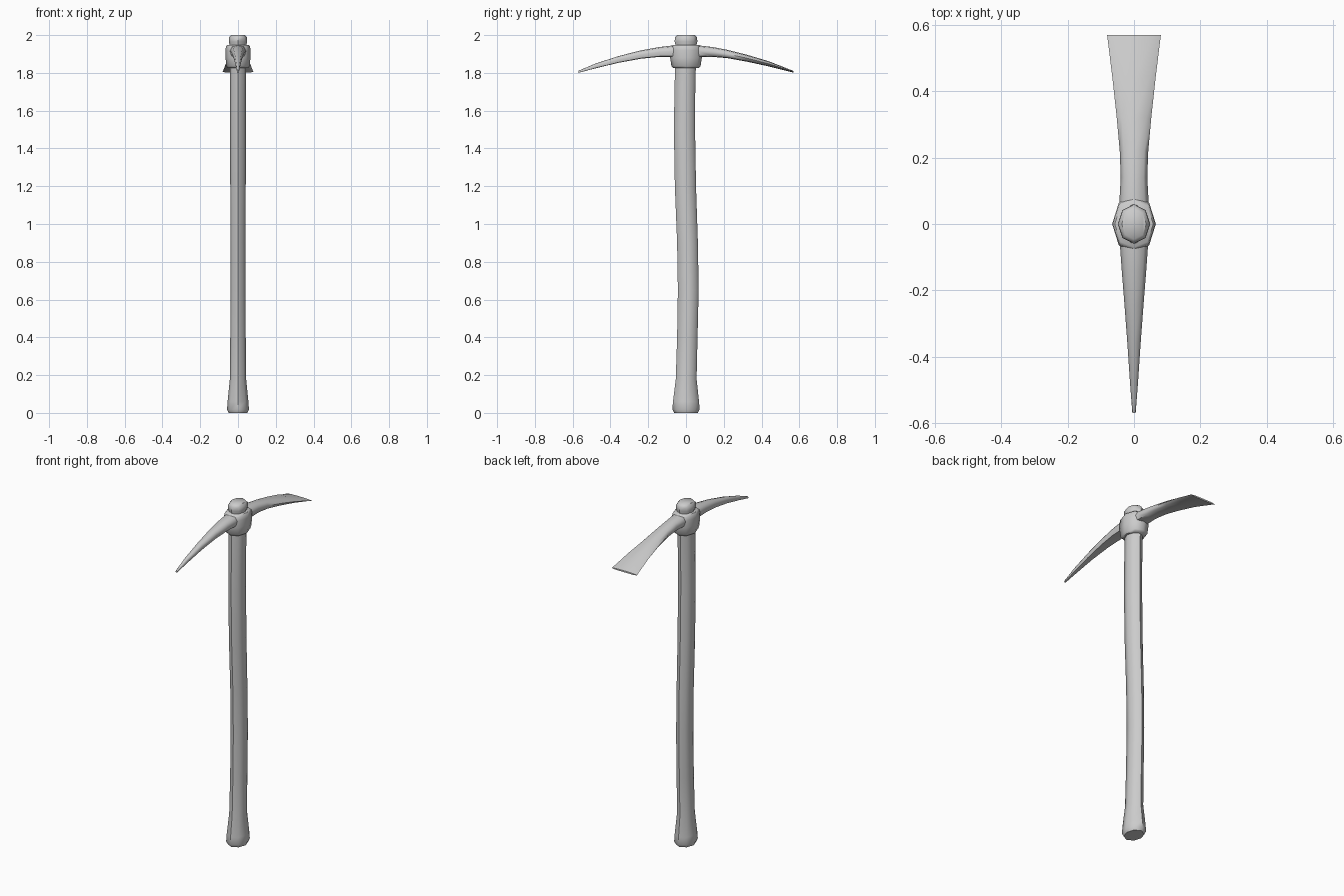
import bpy, bmesh, math


def loft(name, rings, angle=50):
    """Skin a list of equal-length point rings and cap both ends."""
    bm = bmesh.new()
    loops = [[bm.verts.new(p) for p in ring] for ring in rings]
    n = len(loops[0])
    for a, b in zip(loops, loops[1:]):
        for i in range(n):
            j = (i + 1) % n
            bm.faces.new((a[i], a[j], b[j], b[i]))
    bm.faces.new(loops[0][::-1])
    bm.faces.new(loops[-1])
    bmesh.ops.recalc_face_normals(bm, faces=bm.faces[:])
    mesh = bpy.data.meshes.new(name)
    bm.to_mesh(mesh)
    bm.free()
    obj = bpy.data.objects.new(name, mesh)
    bpy.context.collection.objects.link(obj)
    bpy.ops.object.select_all(action='DESELECT')
    obj.select_set(True)
    bpy.context.view_layer.objects.active = obj
    bpy.ops.object.shade_smooth_by_angle(angle=math.radians(angle))
    return obj


# Handle: eight-sided, gently S-curved; (z, centre y, half x, half y)
octagon = [(math.cos(i * math.pi / 4), math.sin(i * math.pi / 4)) for i in range(8)]
handle = [
    (0.0, 0.0, 0.050, 0.062), (0.018, 0.0, 0.058, 0.072), (0.06, 0.0, 0.055, 0.069),
    (0.18, 0.001, 0.043, 0.055), (0.4, 0.007, 0.041, 0.054), (0.65, 0.012, 0.040, 0.055),
    (0.9, 0.008, 0.040, 0.055), (1.2, -0.003, 0.041, 0.056), (1.5, -0.008, 0.042, 0.056),
    (1.7, -0.006, 0.042, 0.055), (1.83, -0.003, 0.043, 0.055), (1.945, 0.0, 0.043, 0.055),
    (1.965, 0.0, 0.049, 0.060), (1.987, 0.0, 0.048, 0.059), (2.0, 0.0, 0.037, 0.046),
]
loft("handle", [[(x * rx, cy + y * ry, z) for x, y in octagon]
                for z, cy, rx, ry in handle])

# Collar: faceted eye around the handle; (z, half x, half y)
eye = [(1, 0), (.69, .77), (0, 1), (-.69, .77), (-1, 0), (-.69, -.77), (0, -1), (.69, -.77)]
collar = [(1.826, 0.054, 0.068), (1.836, 0.062, 0.077), (1.88, 0.066, 0.084),
          (1.92, 0.066, 0.084), (1.94, 0.064, 0.080), (1.948, 0.058, 0.070)]
loft("collar", [[(x * rx, y * ry, z) for x, y in eye] for z, rx, ry in collar])

# Head: spike (-y) sweeping through to a flared blade (+y);
# (y, half width, top z, bottom z)
section = [(0, 1), (.72, .9), (1, .5), (.8, .06), (0, 0), (-.8, .06), (-1, .5), (-.72, .9)]
head = [
    (-0.57, 0.005, 1.811, 1.800), (-0.48, 0.012, 1.849, 1.824), (-0.36, 0.020, 1.888, 1.853),
    (-0.24, 0.029, 1.919, 1.875), (-0.14, 0.037, 1.937, 1.885), (-0.07, 0.042, 1.945, 1.885),
    (0.0, 0.045, 1.948, 1.880), (0.07, 0.044, 1.945, 1.885), (0.14, 0.040, 1.937, 1.885),
    (0.22, 0.043, 1.922, 1.878), (0.32, 0.052, 1.897, 1.860), (0.44, 0.065, 1.861, 1.834),
    (0.57, 0.081, 1.810, 1.801),
]
loft("pick_head", [[(x * w, y, zb + t * (zt - zb)) for x, t in section]
                   for y, w, zt, zb in head], angle=65)
